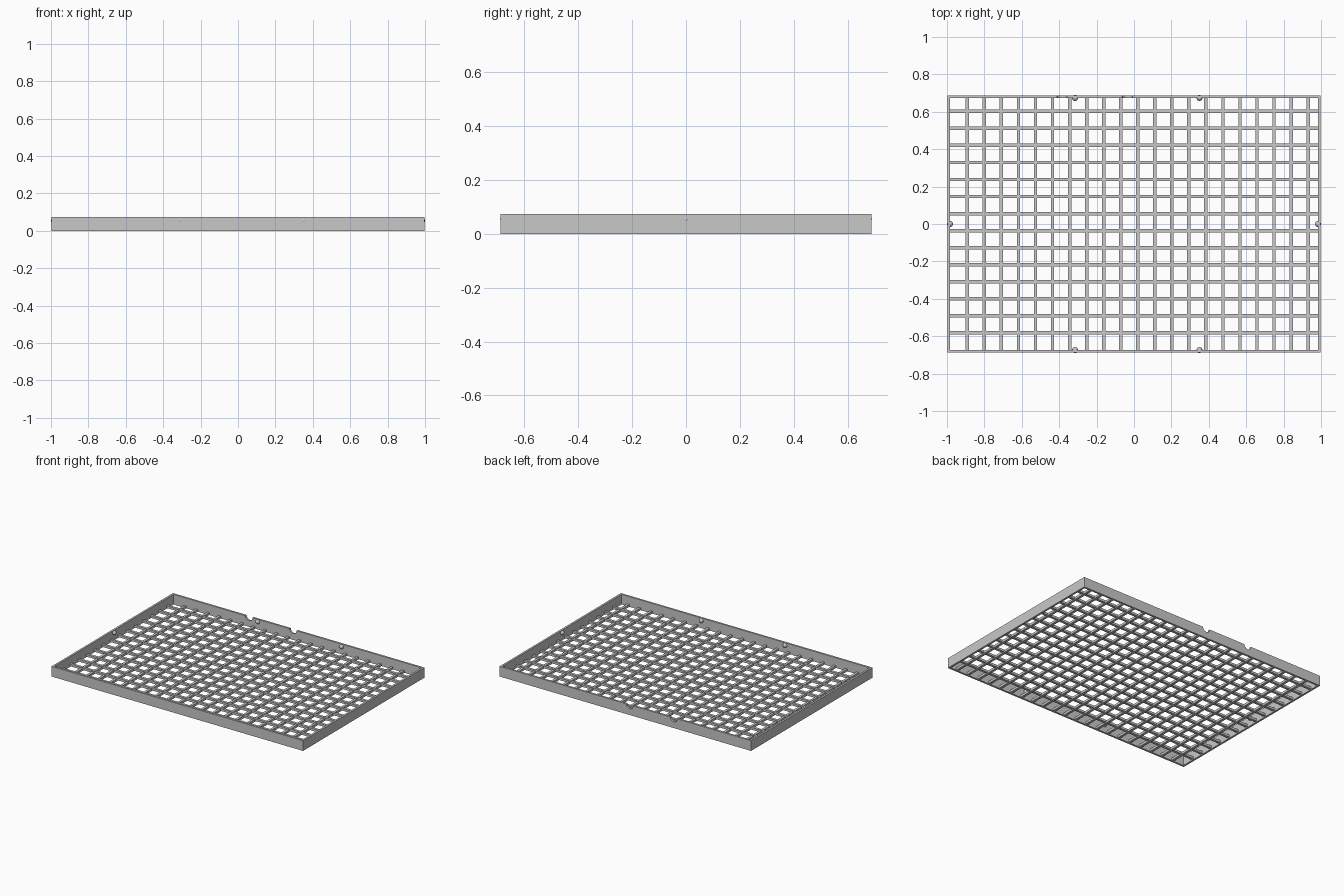
import bpy, bmesh, math
from mathutils import Matrix, Vector

cube = bpy.data.objects.get("Cube")
if cube:
    bpy.data.objects.remove(cube, do_unlink=True)

grey = bpy.data.materials.new("plain grey")
grey.use_nodes = True
colour = (0.58, 0.58, 0.58, 1)
grey.diffuse_color = colour
grey.node_tree.nodes["Principled BSDF"].inputs["Base Color"].default_value = colour

X, Y, H, T = 0.998, 0.688, 0.073, 0.014   # tray half sizes, height, wall thickness
PITCH, BAR = 0.0911, 0.018                # grid spacing and bar width


def finish(name, bm):
    bmesh.ops.recalc_face_normals(bm, faces=bm.faces)
    mesh = bpy.data.meshes.new(name)
    bm.to_mesh(mesh)
    bm.free()
    mesh.materials.append(grey)
    obj = bpy.data.objects.new(name, mesh)
    bpy.context.collection.objects.link(obj)
    return obj


def add_box(bm, low, high):
    low, high = Vector(low), Vector(high)
    size = Matrix.Diagonal((*(high - low), 1))
    bmesh.ops.create_cube(bm, size=1, matrix=Matrix.Translation((low + high) / 2) @ size)


def long_wall(name, y, notches=()):
    # upright outline with round notches in the top edge, extruded to thickness
    r = 0.028
    outline = [(-X, 0), (-X, H)]
    for cx in notches:
        for i in range(13):
            a = math.pi * (1 - i / 12)
            outline.append((cx + r * math.cos(a), H - r * math.sin(a)))
    outline += [(X, H), (X, 0)]
    bm = bmesh.new()
    face = bm.faces.new([bm.verts.new((x, y, z)) for x, z in outline])
    moved = bmesh.ops.extrude_face_region(bm, geom=[face])["geom"]
    bmesh.ops.translate(bm, vec=(0, T, 0),
                        verts=[v for v in moved if isinstance(v, bmesh.types.BMVert)])
    finish(name, bm)


# Tray walls
long_wall("front_wall", -Y)
long_wall("back_wall", Y - T, (-0.385, -0.035))
for name, x in (("left_wall", X - T), ("right_wall", -X)):
    bm = bmesh.new()
    add_box(bm, (x, T - Y, 0), (x + T, Y - T, H))
    finish(name, bm)

# Floor grid, the crosswise bars sitting slightly above the lengthwise ones
bm = bmesh.new()
for i in range(21):
    x = -0.891 + i * PITCH
    add_box(bm, (x - BAR / 2, T - Y, 0), (x + BAR / 2, Y - T, 0.017))
finish("grid_bars_front_to_back", bm)

bm = bmesh.new()
for i in range(14):
    y = -0.582 + i * PITCH
    add_box(bm, (T - X, y - BAR / 2, 0.006), (X - T, y + BAR / 2, 0.022))
finish("grid_bars_side_to_side", bm)

# Small round retaining bumps set into the walls
R = 0.016
spots = [(x, s * (Y + 0.002 - R)) for s in (-1, 1) for x in (-0.315, 0.35)]
spots += [(s * (X + 0.002 - R), 0) for s in (-1, 1)]
for i, (x, y) in enumerate(spots):
    bm = bmesh.new()
    bmesh.ops.create_uvsphere(bm, u_segments=20, v_segments=12, radius=R,
                              matrix=Matrix.Translation((x, y, 0.055)))
    bump = finish(f"retaining_bump_{i + 1}", bm)
    for p in bump.data.polygons:
        p.use_smooth = True
